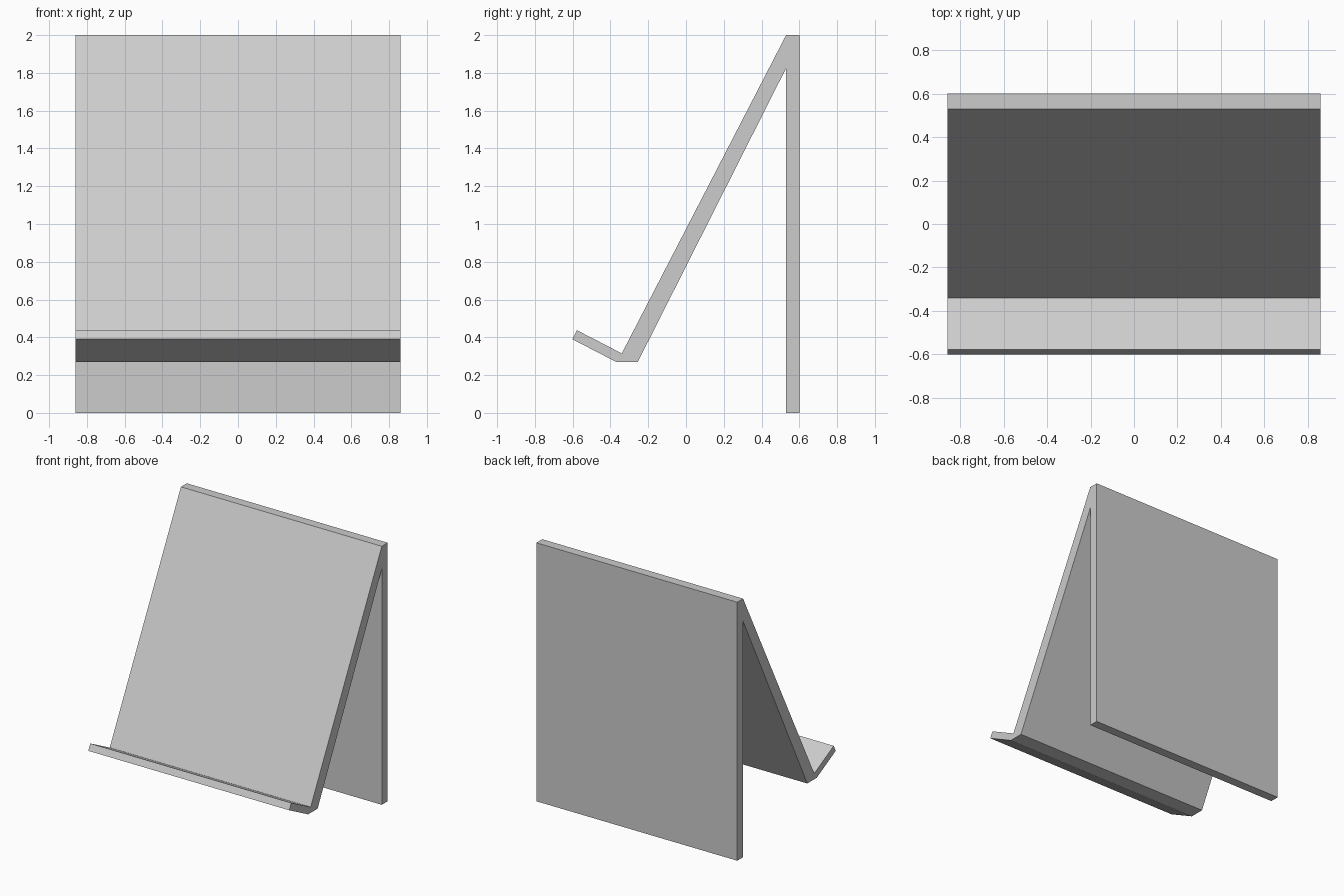
import bpy
import bmesh

cube = bpy.data.objects.get("Cube")
if cube:
    bpy.data.objects.remove(cube, do_unlink=True)

HALF_WIDTH = 0.86

grey = bpy.data.materials.new("light_grey")
grey.use_nodes = True
colour = (0.604, 0.604, 0.604, 1.0)
grey.diffuse_color = colour
grey.node_tree.nodes["Principled BSDF"].inputs["Base Color"].default_value = colour


def extrude_profile(name, points, material):
    """Sweep a side profile of (y, z) points across the full width."""
    bm = bmesh.new()
    face = bm.faces.new([bm.verts.new((-HALF_WIDTH, y, z)) for y, z in points])
    result = bmesh.ops.extrude_face_region(bm, geom=[face])
    moved = [v for v in result["geom"] if isinstance(v, bmesh.types.BMVert)]
    bmesh.ops.translate(bm, verts=moved, vec=(2 * HALF_WIDTH, 0, 0))
    bmesh.ops.recalc_face_normals(bm, faces=bm.faces)
    mesh = bpy.data.meshes.new(name)
    bm.to_mesh(mesh)
    bm.free()
    mesh.materials.append(material)
    obj = bpy.data.objects.new(name, mesh)
    bpy.context.collection.objects.link(obj)
    return obj


# One folded sheet: upright back leg, sloping rest and front lip
stand_profile = [
    (0.53, 2.0), (0.602, 2.0), (0.602, 0.0), (0.53, 0.0),   # back leg
    (0.53, 1.825), (-0.255, 0.27),                          # underside of rest
    (-0.37, 0.27), (-0.602, 0.39), (-0.578, 0.438),         # front lip
    (-0.34, 0.315),                                         # inner fold
]
extrude_profile("folded_stand", stand_profile, grey)
